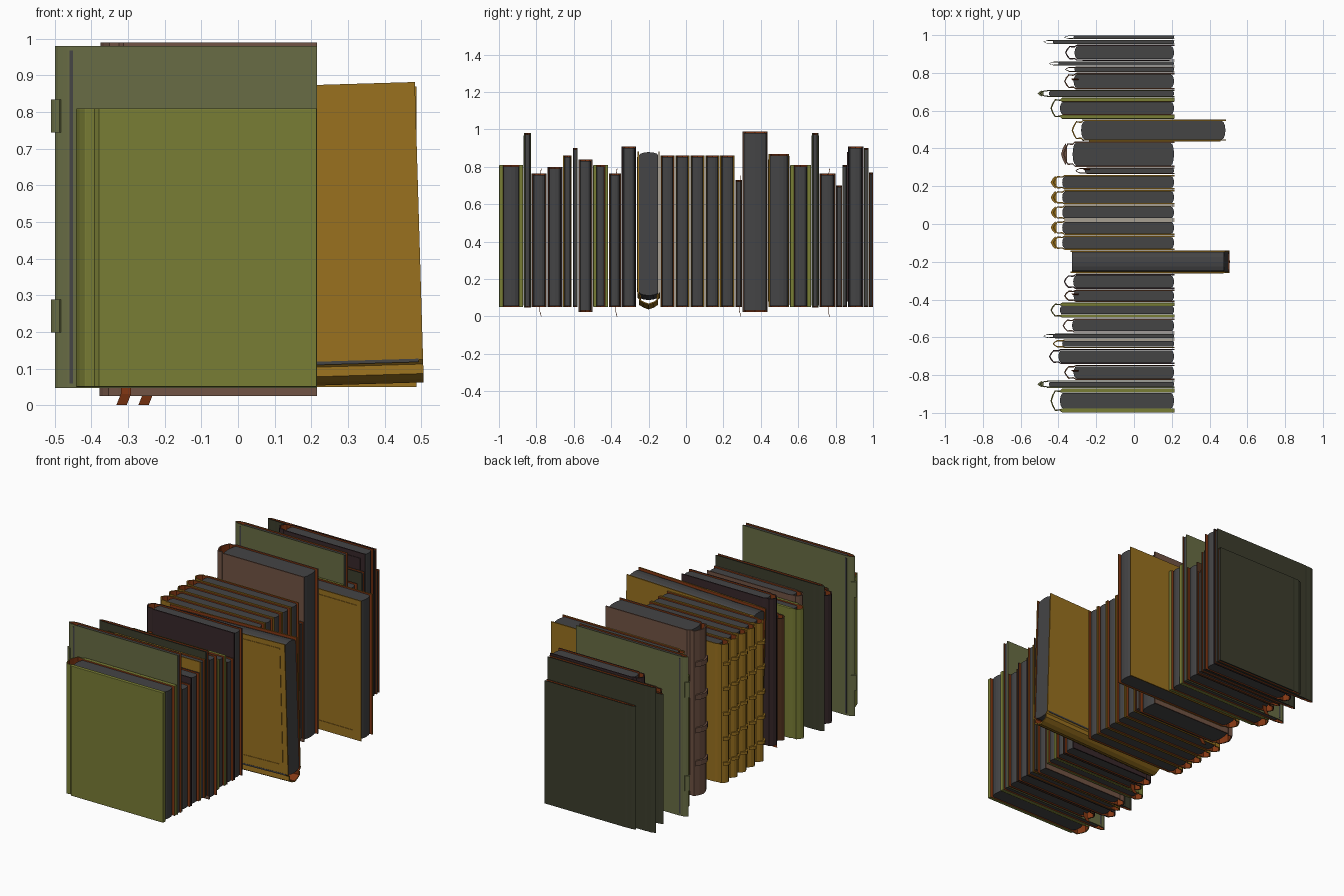
import bpy, bmesh, math
from mathutils import Matrix

if "Cube" in bpy.data.objects:
    bpy.data.objects.remove(bpy.data.objects["Cube"])

def mat(name, rgb):
    m = bpy.data.materials.new(name)
    m.diffuse_color = tuple((c / 255) ** 2.2 for c in rgb) + (1,)
    m.use_nodes = True
    m.node_tree.nodes["Principled BSDF"].inputs["Base Color"].default_value = m.diffuse_color
    return m

OLIVE = mat("olive_green", (120, 124, 56))
MOSS = mat("grey_green", (104, 108, 70))
GOLD = mat("gold", (152, 112, 36))
BROWN = mat("brown", (112, 84, 70))
MAROON = mat("dark_maroon", (58, 44, 46))
DARK = mat("dark_olive", (62, 63, 48))
LEATHER = mat("leather_brown", (84, 54, 36))
RUST = mat("rust", (130, 58, 26))
PAGE = mat("page_grey", (70, 70, 71))

def prism(name, pts, z0, z1, mats, rule=None):
    """Extrude an xy outline from z0 to z1; rule(i) gives the side material."""
    bm = bmesh.new()
    lo = [bm.verts.new((x, y, z0)) for x, y in pts]
    hi = [bm.verts.new((x, y, z1)) for x, y in pts]
    n = len(pts)
    for i in range(n):
        f = bm.faces.new((lo[i], lo[(i + 1) % n], hi[(i + 1) % n], hi[i]))
        f.material_index = rule(i) if rule else 0
    if rule:  # hollow shell: cap with quads between outer and inner line
        for i in range(n // 2 - 1):
            for r in (lo, hi):
                bm.faces.new((r[i], r[i + 1], r[n - 2 - i], r[n - 1 - i]))
    else:
        bm.faces.new(lo[::-1])
        bm.faces.new(hi)
    bmesh.ops.recalc_face_normals(bm, faces=bm.faces)
    me = bpy.data.meshes.new(name)
    bm.to_mesh(me)
    bm.free()
    for m in mats:
        me.materials.append(m)
    ob = bpy.data.objects.new(name, me)
    bpy.context.collection.objects.link(ob)
    return ob

def box(name, x0, x1, y0, y1, z0, z1, m):
    return prism(name, [(x0, y0), (x1, y0), (x1, y1), (x0, y1)], z0, z1, [m])

def spine_line(xf, xs, h, xb, t):
    """Open outline from front board edge round the spine and back, inset by t."""
    tip = xs + t
    half = [(xf, h - t), (xb, h - t), (xb - 0.012, 0.82 * h - t),
            (xs + 0.024 + t * .3, 0.86 * h - t), (tip + 0.009, 0.45 * h - t * .3)]
    return half + [(tip, 0)] + [(x, -y) for x, y in reversed(half)]

def book(name, y0, y1, z0, z1, xs, color, xf=0.215, thick=None, bands=(),
         band_h=0.02, frame=False, groove=False, ribbon=False, soft=False, hinge=.062):
    c, h = (y0 + y1) / 2, (y1 - y0) / 2 - 0.001
    t = thick or min(0.007, h * 0.3)
    xb = xs + hinge
    parts = []
    # cover: boards and hollow spine in one shell, rust lining inside
    outer = spine_line(xf, xs, h, xb, 0)
    inner = spine_line(xf, xs, h, xb, t)
    inner[2:9] = spine_line(0, xs, h, xb, min(t, 0.007))[2:9]
    n = len(outer)
    ring = outer + inner[::-1]
    cover = prism(name + "_cover", [(x, y + c) for x, y in ring], z0, z1,
                  [color, RUST], lambda i: 1 if n <= i < 2 * n - 1 else 0)
    if soft:
        b = cover.modifiers.new("soft_edges", 'BEVEL')
        b.width, b.segments, b.limit_method = 0.006, 2, 'ANGLE'
        b.angle_limit = math.radians(60)
    parts.append(cover)
    # page block with rounded ends
    w, a, e = h - t - 0.0005, xs + 0.05, xf - 0.003
    d = min(0.018, w * 0.5)
    pts = []
    for x, s in ((e, 1), (a, -1)):
        for k in range(7):
            g = -math.pi / 2 + math.pi * k / 6
            pts.append((x + s * d * (math.cos(g) - 1), c + s * w * math.sin(g)))
    parts.append(prism(name + "_pages", pts, z0 + 0.006, z1 - 0.008, [PAGE]))
    # raised spine bands
    for f in bands:
        zc = z0 + f * (z1 - z0)
        line = spine_line(0, xs - 0.011, h, xb, 0)[3:8]
        back = [(xs + .02, -.5 * h), (xs + .02, .5 * h)]
        parts.append(prism(name + "_spine_band", [(x, y + c) for x, y in line + back],
                           zc - band_h / 2, zc + band_h / 2, [color]))
    # tooled frame on the front board
    if frame:
        ya, yb = c - h - 0.003, c - h + 0.001
        x0, x1, b0, b1, s = xb + .03, xf - .028, z0 + .03, z1 - .03, .024
        for q in ((x0, x1, b0, b0 + s), (x0, x1, b1 - s, b1),
                  (x0, x0 + s, b0 + s, b1 - s), (x1 - s, x1, b0 + s, b1 - s)):
            parts.append(box(name + "_frame", q[0], q[1], ya, yb, q[2], q[3], color))
    # dark line along the hinge
    if groove:
        for s in (-1, 1):
            yc = c + s * h
            parts.append(box(name + "_hinge_line", xb - .006, xb + .003, yc - .001, yc + .001,
                             z0 + .012, z1 - .012, PAGE))
    # ribbon marker: hanging tail and small loop at the top
    if ribbon:
        x = xs + 0.05
        for k, (za, zb, sh) in enumerate(((0.0, 0.03, -.012), (0.03, 0.08, 0), (z1 - .03, z1 + .025, -.004))):
            r = box(name + "_ribbon", x, x + .028, c + .002, c + .005, za, zb, RUST)
            for v in r.data.vertices:
                end = za if k < 2 else zb
                if abs(v.co.z - end) < 1e-5 and k != 1:
                    v.co.x += sh
                    v.co.y += .008
    return parts

FIVE = (0.14, 0.32, 0.5, 0.68, 0.86)
CLASP = (0.21, 0.795)

# left group
book("olive_book_a", -1.0, -.87, .05, .81, -.442, OLIVE, thick=.022, soft=True)
book("tall_book_a", -.868, -.828, .047, .98, -.50, MOSS, bands=CLASP, band_h=.09, groove=True, hinge=.046)
book("ribbon_book_a", -.826, -.745, .05, .765, -.37, LEATHER, ribbon=True)
book("plain_book_a", -.742, -.66, .05, .80, -.45, MAROON)
book("gold_small_book", -.658, -.61, .05, .86, -.43, GOLD)
book("thin_dark_book_a", -.606, -.58, .05, .90, -.48, DARK)
book("brown_book", -.576, -.50, .025, .84, -.378, BROWN)
book("olive_book_b", -.497, -.415, .05, .81, -.442, OLIVE, thick=.018, soft=True)
book("ribbon_book_b", -.413, -.347, .05, .765, -.37, LEATHER, ribbon=True)
book("maroon_book_b", -.345, -.265, .05, .91, -.372, MAROON)

# pulled-out gold book lying on its spine, slightly tilted
turned = book("turned_gold_book", -.26, -.14, -.41, .41, -.41, GOLD, xf=.41,
              frame=True, groove=True)
M = Matrix.Translation((.085, 0, .46)) @ Matrix.Rotation(math.radians(-91.7), 4, 'Y')
for p in turned:
    p.data.transform(M)

# matching set of five gold volumes
w = .4 / 5
for i in range(5):
    y = -.138 + i * w
    book(f"gold_volume_{i + 1}", y, y + w - .002, .05, .86, -.43, GOLD, bands=FIVE, band_h=.018)

# right group
book("slim_ribbon_book", .264, .30, .05, .73, -.31, LEATHER, ribbon=True)
book("big_brown_book", .302, .438, .025, .99, -.375, BROWN, bands=(.2, .4, .6, .8), band_h=.03)
book("pulled_gold_book", .44, .553, .05, .87, -.33, GOLD, xf=.487, frame=True, groove=True)
book("olive_book_c", .556, .67, .05, .81, -.442, OLIVE, thick=.022, soft=True)
book("tall_book_b", .672, .71, .047, .98, -.50, MOSS, bands=CLASP, band_h=.09, groove=True, hinge=.046)
book("ribbon_book_c", .712, .80, .05, .765, -.37, LEATHER, ribbon=True)
book("small_leather_book", .802, .835, .05, .70, -.365, LEATHER)
book("thin_dark_book_b", .837, .862, .05, .81, -.45, DARK)
book("maroon_book_c", .864, .95, .05, .91, -.365, MAROON, frame=True)
book("thin_dark_book_c", .952, .976, .05, .90, -.48, DARK)
book("end_dark_book", .978, 1.0, .05, .77, -.37, DARK)
